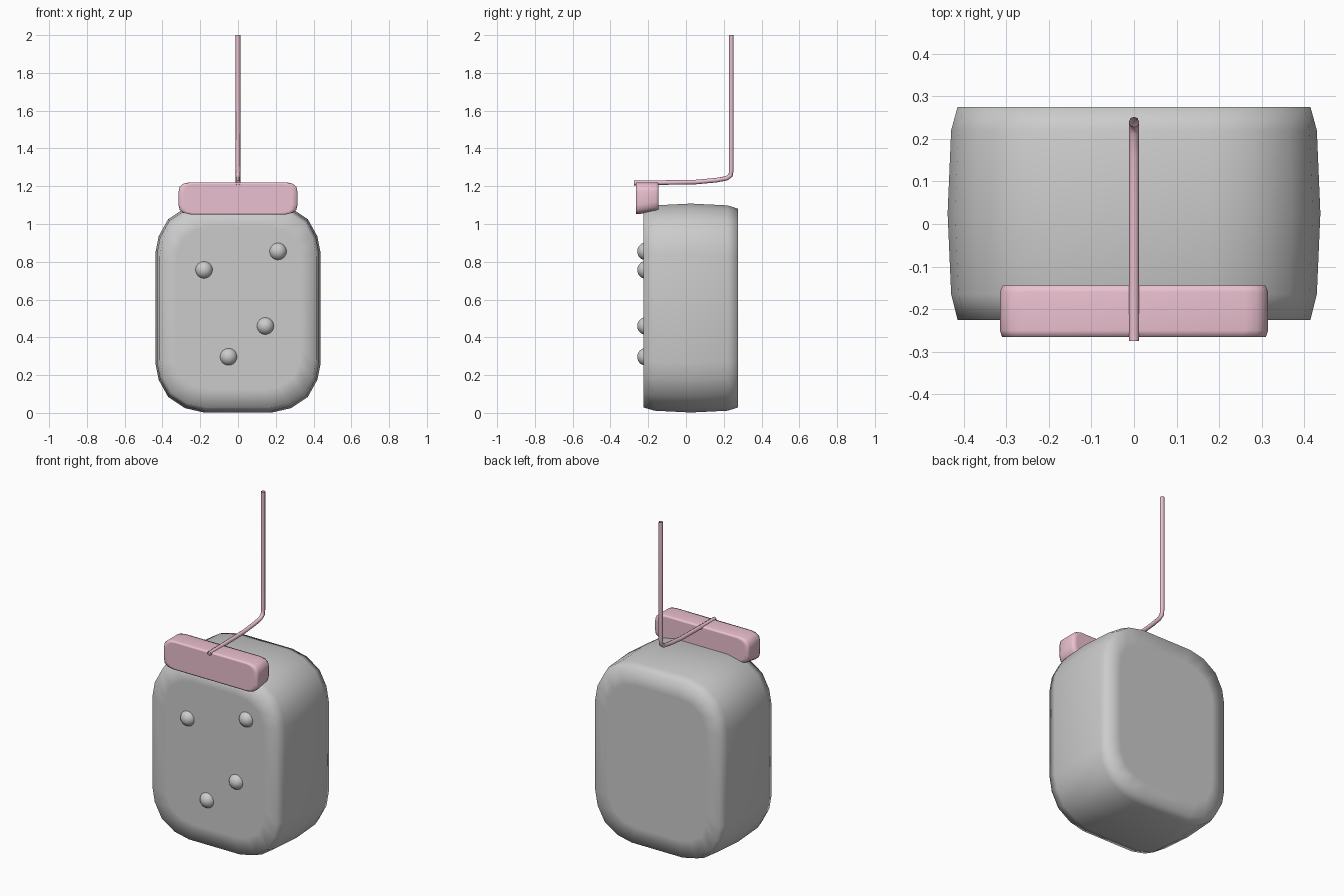
import bpy, bmesh
from mathutils import Vector

if "Cube" in bpy.data.objects:
    bpy.data.objects.remove(bpy.data.objects["Cube"])


def material(name, color):
    m = bpy.data.materials.new(name)
    m.diffuse_color = color
    m.use_nodes = True
    m.node_tree.nodes["Principled BSDF"].inputs["Base Color"].default_value = m.diffuse_color
    return m


pink = material("pink", (0.83, 0.53, 0.63, 1))
white = material("white", (0.9, 0.9, 0.9, 1))


def loft(name, quarter, center_z, rings, mat=None):
    """Sweep a mirrored quarter outline (x, z) along y; rings are (y, inset)."""
    half = quarter + [(x, -z) for x, z in reversed(quarter)]
    outline = half + [(-x, -z) for x, z in half]
    bm = bmesh.new()
    loops = []
    for y, inset in rings:
        loop = []
        for x, z in outline:
            d = Vector((x, z))
            d -= d.normalized() * inset
            loop.append(bm.verts.new((d.x, y, center_z + d.y)))
        loops.append(loop)
    n = len(outline)
    for a, b in zip(loops, loops[1:]):
        for i in range(n):
            bm.faces.new((a[i], a[(i + 1) % n], b[(i + 1) % n], b[i]))
    bm.faces.new(loops[0])
    bm.faces.new(loops[-1])
    bmesh.ops.recalc_face_normals(bm, faces=bm.faces)
    me = bpy.data.meshes.new(name)
    bm.to_mesh(me)
    bm.free()
    me.shade_smooth()
    if mat:
        me.materials.append(mat)
    ob = bpy.data.objects.new(name, me)
    bpy.context.collection.objects.link(ob)
    return ob


# Rounded body, bulging slightly around its middle
loft("body",
     [(0.18, 0.553), (0.28, 0.53), (0.37, 0.47), (0.42, 0.38), (0.438, 0.29)],
     0.555,
     [(-0.225, 0.13), (-0.225, 0.028), (-0.165, 0.01), (0.025, 0),
      (0.22, 0.01), (0.275, 0.028), (0.275, 0.13)])

# Bar clipped over the top front edge
bar = loft("top_bar",
           [(0.26, 0.085), (0.29, 0.078), (0.309, 0.062), (0.315, 0.035)],
           1.135,
           [(-0.265, 0.03), (-0.265, 0.005), (-0.25, 0), (-0.16, 0),
            (-0.145, 0.006), (-0.145, 0.03)], pink)
# Underside rises towards the back
for v in bar.data.vertices:
    if v.co.z < 1.135:
        v.co.z += 0.02 * (v.co.y + 0.265) / 0.12

# Bent rod, an open tube running back over the body and then upward
cu = bpy.data.curves.new("rod", "CURVE")
cu.dimensions = "3D"
path = [(-0.275, 1.217), (0.05, 1.222), (0.16, 1.232), (0.215, 1.242),
        (0.236, 1.257), (0.24, 1.285), (0.24, 2.0)]
sp = cu.splines.new("POLY")
sp.points.add(len(path) - 1)
for p, (y, z) in zip(sp.points, path):
    p.co = (0, y, z, 1)
sp.use_smooth = True
cu.bevel_depth = 0.012
cu.bevel_resolution = 2
cu.materials.append(pink)
bpy.context.collection.objects.link(bpy.data.objects.new("rod", cu))

# Round studs on the front face
for i, (x, z) in enumerate([(-0.18, 0.757), (0.212, 0.855),
                            (0.145, 0.46), (-0.05, 0.297)]):
    bpy.ops.mesh.primitive_uv_sphere_add(segments=24, ring_count=16, radius=0.047,
                                         location=(x, -0.211, z))
    stud = bpy.context.object
    stud.name = f"stud_{i + 1}"
    stud.data.shade_smooth()
    stud.data.materials.append(white)
